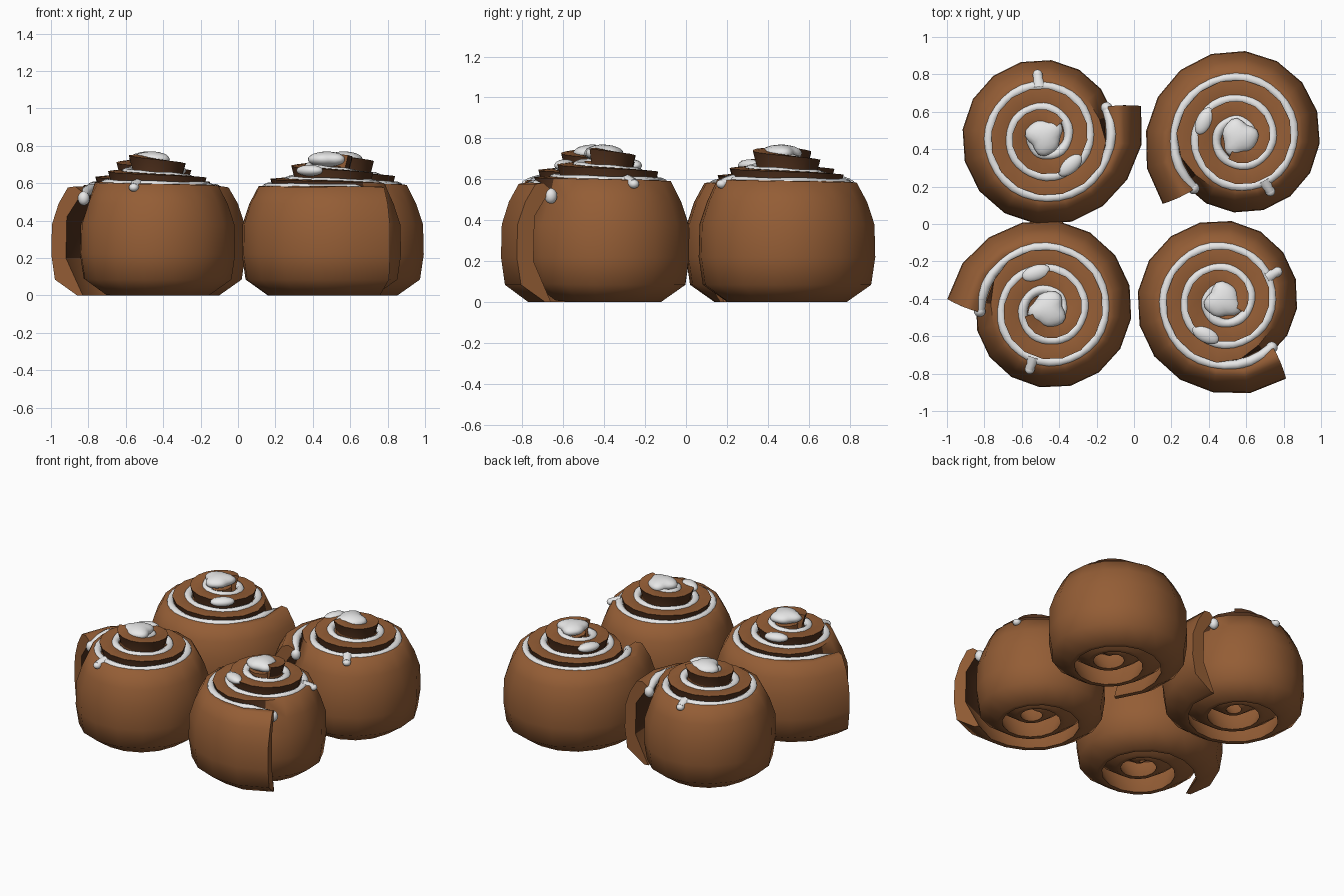
import bpy, bmesh, math
from mathutils import Vector, Matrix

if "Cube" in bpy.data.objects:
    bpy.data.objects.remove(bpy.data.objects["Cube"])

TAU = 2 * math.pi


def material(name, rgb):
    m = bpy.data.materials.new(name)
    m.diffuse_color = (*rgb, 1)
    m.use_nodes = True
    m.node_tree.nodes["Principled BSDF"].inputs["Base Color"].default_value = m.diffuse_color
    return m


DOUGH = material("baked dough brown", (0.296, 0.110, 0.036))
CINNAMON = material("cinnamon dark brown", (0.075, 0.028, 0.011))
ICING = material("icing white", (0.82, 0.82, 0.82))


# spiral rules: s = turns inward from the loose tail
def outer(s):
    return 0.503 - 0.12 * s + 0.033 * max(0, 1 - s / 0.15)


def groove(s):
    return 0.355 - 0.113 * s


def top(s):
    s = max(s, 0)
    return 0.577 + 0.012 * s + 0.016 * s * s


def polar(r, a, z):
    return Vector((r * math.cos(a), r * math.sin(a), z))


def loft(bm, rings, rule=lambda i, k: 0):
    """Skin closed rings and cap both ends; rule(ring, column) picks the colour."""
    vs = [[bm.verts.new(p) for p in ring] for ring in rings]
    n = len(vs[0])
    for i, (a, b) in enumerate(zip(vs, vs[1:])):
        for k in range(n):
            f = bm.faces.new((a[k], a[(k + 1) % n], b[(k + 1) % n], b[k]))
            f.material_index = rule(i, k)
    bm.faces.new(vs[0])
    bm.faces.new(vs[-1])


def tube(bm, pts, radii, n=8):
    rings = []
    for i, p in enumerate(pts):
        d = (pts[min(i + 1, len(pts) - 1)] - pts[max(i - 1, 0)]).normalized()
        u = d.cross(Vector((0, 0, 1))).normalized()
        v = u.cross(d)
        rings.append([p + radii[i] * (u * math.cos(TAU * k / n) + v * math.sin(TAU * k / n))
                      for k in range(n)])
    loft(bm, rings)


def ball(bm, loc, size, turn=0):
    m = Matrix.Translation(loc) @ Matrix.Rotation(turn, 4, 'Z') @ Matrix.Diagonal((*size, 1))
    return bmesh.ops.create_icosphere(bm, subdivisions=3, radius=1, matrix=m)["verts"]


def finish(bm, name, *mats):
    bmesh.ops.recalc_face_normals(bm, faces=bm.faces)
    me = bpy.data.meshes.new(name)
    bm.to_mesh(me)
    bm.free()
    for m in mats:
        me.materials.append(m)
    return me


def section(s):
    """C-shaped strip profile: bulging outside, hollow inside, undercut rim on inner turns."""
    R, g, zt = outer(s), groove(s), top(s)
    f = min(1, max(0, (s - 0.95) / 0.17))
    f = f * f * (3 - 2 * f)
    zb = 0.05 * max(0, s - 0.9)
    to = (1 - f) * (R - 0.09) + f * (groove(s - 1) - 0.008)
    sr = (1 - f) * (R - 0.04) + f * (to - 0.02)
    sz = (1 - f) * 0.49 + f * (zt - 0.075)
    ti = g + 0.012 - 0.05 * min(1, s / 0.25)
    prof = [(R - 0.17, zb), (R - 0.14, zb), (R - 0.02, zb + 0.085), (R, 0.22),
            (R - 0.004, 0.38), (sr, sz), (to, zt), ((to + ti) / 2, zt + 0.006),
            (ti, zt - 0.025), (R - 0.085, 0.42), (R - 0.08, 0.20)]
    skew = 0.14 * max(0, 1 - s / 0.06)      # slanted cut at the tail
    return [polar(max(r, 0.012), -TAU * s + skew * (R - r) / 0.17, z) for r, z in prof]


# rolled dough strip with cinnamon on its hidden inner sides, plus a core closing the middle
bm = bmesh.new()
loft(bm, [section(i / 16) for i in range(48)],
     lambda i, k: 1 if k in (8, 9) or (k == 5 and i >= 16) else 0)
loft(bm, [[polar(r, TAU * k / 10, z) for k in range(10)] for r, z in ((0.05, 0.2), (0.085, 0.69))])
dough = finish(bm, "dough_spiral", DOUGH, CINNAMON)

# icing line lying in the groove, drooping off the tail
bm = bmesh.new()
pts, radii = [], []
for i in range(84):
    s = -0.02 + i / 32
    droop = 0.04 * max(0, 1 - (s + 0.02) / 0.06)
    pts.append(polar(groove(s) + 0.004, -TAU * s, top(s) - 0.008 - droop))
    radii.append(0.026 + 0.002 * math.sin(i * 1.1))
tube(bm, pts, radii)
ball(bm, pts[0] - Vector((0, 0, 0.01)), (0.031, 0.031, 0.038))
# drip across the ledge and puddle on the second coil
a = math.radians(79)
drip = [polar(0.265, a, 0.582), polar(0.305, a, 0.582), polar(0.33, a, 0.577)]
tube(bm, drip, [0.042, 0.03, 0.025])
ball(bm, drip[-1], (0.026, 0.026, 0.022))
a = math.radians(-66)
ball(bm, polar(0.203, a, 0.668), (0.043, 0.078, 0.03), a)
icing = finish(bm, "icing_swirl", ICING)

# lumpy dollop at the centre
bm = bmesh.new()
for v in ball(bm, (0, 0, 0), (1, 1, 1)):
    a = math.atan2(v.co.y, v.co.x)
    w = 0.094 * (1 + 0.12 * math.sin(3 * a + 0.6) + 0.06 * math.sin(5 * a))
    v.co = (v.co.x * w, v.co.y * w, 0.728 + v.co.z * 0.042)
dollop = finish(bm, "icing_dollop", ICING)

# four rolls, each turned differently
ROLLS = (("back_left", -0.478, 0.468, 17.5, 1.01),
         ("back_right", 0.562, 0.463, 221, 1.01),
         ("front_left", -0.46, -0.458, 174, 1.01),
         ("front_right", 0.476, -0.41, -51, 1.0))
for label, x, y, deg, size in ROLLS:
    for me, angle in ((dough, 62), (icing, 75), (dollop, 75)):
        ob = bpy.data.objects.new(f"{label}_{me.name}", me.copy())
        bpy.context.collection.objects.link(ob)
        ob.location = (x, y, 0)
        ob.rotation_euler.z = math.radians(deg)
        ob.scale = (size, size, 1)
        bpy.ops.object.select_all(action='DESELECT')
        ob.select_set(True)
        bpy.context.view_layer.objects.active = ob
        bpy.ops.object.shade_smooth_by_angle(angle=math.radians(angle))
